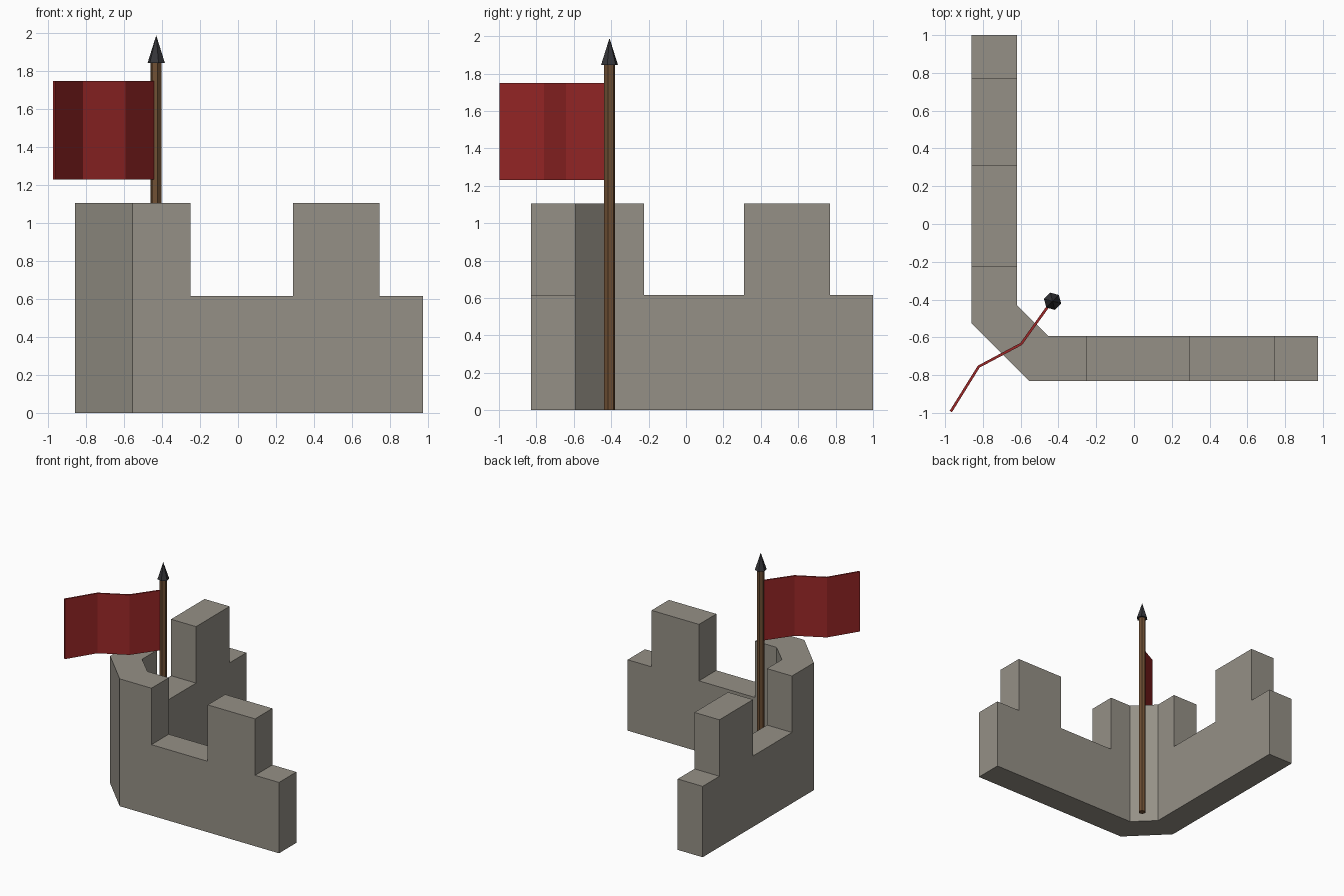
import bpy, bmesh
from math import radians

if "Cube" in bpy.data.objects:
    bpy.data.objects.remove(bpy.data.objects["Cube"])


def material(name, color):
    m = bpy.data.materials.new(name)
    m.diffuse_color = (*color, 1)
    m.use_nodes = True
    m.node_tree.nodes["Principled BSDF"].inputs["Base Color"].default_value = m.diffuse_color
    return m


def make_object(name, bm, mat):
    bmesh.ops.recalc_face_normals(bm, faces=bm.faces)
    me = bpy.data.meshes.new(name)
    bm.to_mesh(me)
    bm.free()
    me.materials.append(mat)
    ob = bpy.data.objects.new(name, me)
    bpy.context.collection.objects.link(ob)
    return ob


def raise_faces(bm, faces, height):
    # extrude faces straight up and return the new caps
    geom = bmesh.ops.extrude_face_region(bm, geom=faces)["geom"]
    for v in (g for g in geom if isinstance(g, bmesh.types.BMVert)):
        v.co.z += height
    return [g for g in geom if isinstance(g, bmesh.types.BMFace)]


stone = material("stone", (0.30, 0.28, 0.24))
wood = material("wood", (0.16, 0.08, 0.035))
iron = material("iron", (0.035, 0.035, 0.04))
cloth = material("cloth", (0.32, 0.02, 0.02))

# corner wall: (outer, inner) plan stations walked around the chamfered corner
stations = [((-0.86, y), (-0.62, y)) for y in (1.0, 0.77, 0.31, -0.225)]
stations += [((-0.86, -0.525), (-0.62, -0.43)), ((-0.555, -0.83), (-0.455, -0.592))]
stations += [((x, -0.83), (x, -0.592)) for x in (-0.25, 0.29, 0.745, 0.975)]
bm = bmesh.new()
rows = [[bm.verts.new((*p, 0)) for p in s] for s in stations]
floor = [bm.faces.new((a[0], b[0], b[1], a[1])) for a, b in zip(rows, rows[1:])]
bottom = bmesh.ops.duplicate(bm, geom=floor)["geom"]
caps = raise_faces(bm, floor, 0.615)
bmesh.ops.remove_doubles(bm, verts=bm.verts, dist=1e-4)


# merlons: middle block of each arm and the three corner segments
def is_merlon(f):
    c = f.calc_center_median()
    return (0.31 < c.y < 0.77 or 0.29 < c.x < 0.745
            or (c.y < -0.225 and c.x < -0.25))


tops = [f for f in bm.faces
        if all(abs(v.co.z - 0.615) < 1e-4 for v in f.verts) and is_merlon(f)]
raise_faces(bm, tops, 0.49)
bmesh.ops.dissolve_limit(bm, angle_limit=radians(1), verts=bm.verts, edges=bm.edges)
make_object("corner_wall", bm, stone)


# flagpole and spear tip
def hex_cone(name, r1, r2, z0, z1, mat):
    bpy.ops.mesh.primitive_cone_add(vertices=6, radius1=r1, radius2=r2, depth=z1 - z0,
                                    location=(-0.431, -0.409, (z0 + z1) / 2),
                                    rotation=(0, 0, radians(15)))
    ob = bpy.context.object
    ob.name = name
    ob.data.materials.append(mat)


hex_cone("flagpole", 0.03, 0.03, 0.0, 1.85, wood)
hex_cone("pole_tip", 0.047, 0.0, 1.845, 1.99, iron)

# folded banner
bm = bmesh.new()
path = [(-0.44, -0.415), (-0.597, -0.635), (-0.822, -0.755), (-0.97, -0.993)]
cols = [[bm.verts.new((x, y, z)) for z in (1.23, 1.75)] for x, y in path]
for a, b in zip(cols, cols[1:]):
    bm.faces.new((a[0], b[0], b[1], a[1]))
banner = make_object("banner", bm, cloth)
mod = banner.modifiers.new("thickness", "SOLIDIFY")
mod.thickness = 0.014
mod.offset = 0
